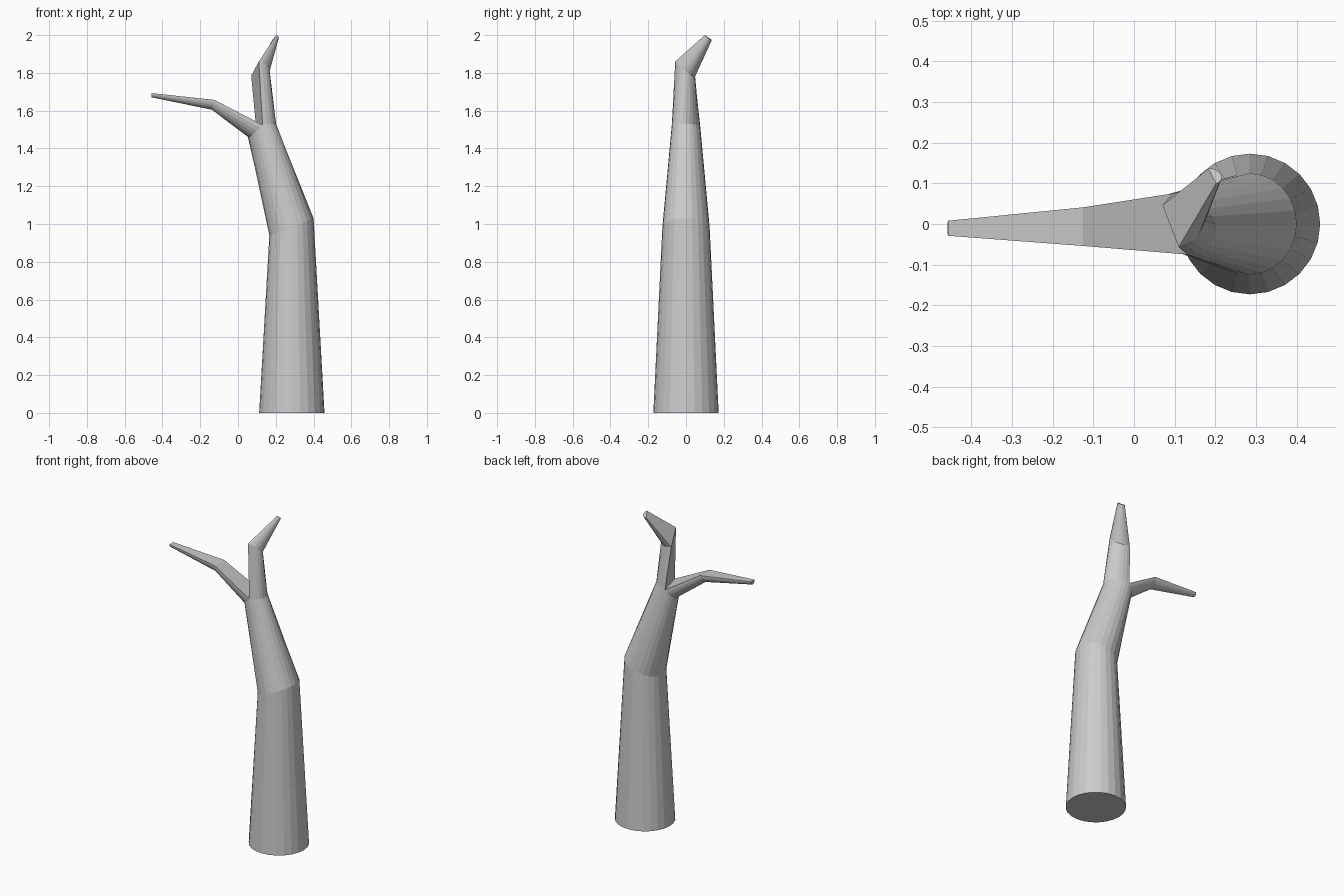
import bpy
import bmesh
from math import sin, cos, pi
from mathutils import Vector

HALF = 12  # facets in each half ring

cube = bpy.data.objects.get("Cube")
if cube:
    bpy.data.objects.remove(cube, do_unlink=True)

bark = bpy.data.materials.new("grey bark")
bark.use_nodes = True
grey = (0.6, 0.6, 0.6, 1)
bark.diffuse_color = grey
bark.node_tree.nodes["Principled BSDF"].inputs["Base Color"].default_value = grey


def half_ring(start, end, bulge):
    """Half ellipse from start to end, passing through bulge."""
    start, end, bulge = Vector(start), Vector(end), Vector(bulge)
    mid = (start + end) / 2
    return [mid + (start - mid) * cos(pi * i / HALF) + (bulge - mid) * sin(pi * i / HALF)
            for i in range(HALF + 1)]


def full_ring(front, back, right, left):
    return half_ring(front, back, right) + half_ring(back, front, left)[1:-1]


def loft(name, rings, cap_start=False, cap_end=False):
    """Skin closed rings into one flat shaded part."""
    bm = bmesh.new()
    loops = [[bm.verts.new(p) for p in ring] for ring in rings]
    for low, high in zip(loops, loops[1:]):
        n = len(low)
        for i in range(n):
            j = (i + 1) % n
            bm.faces.new((low[i], low[j], high[j], high[i]))
    if cap_start:
        bm.faces.new(loops[0][::-1])
    if cap_end:
        bm.faces.new(loops[-1])
    mesh = bpy.data.meshes.new(name)
    bm.to_mesh(mesh)
    bm.free()
    mesh.materials.append(bark)
    bpy.context.collection.objects.link(bpy.data.objects.new(name, mesh))


# Fork line shared by the trunk and both branches
fork_front = (0.13, -0.075, 1.525)
fork_back = (0.095, 0.075, 1.52)
fork_right = (0.2, 0, 1.53)
fork_left = (0.055, 0, 1.46)

# Trunk: straight tapered base, then a leaning length up to the fork
loft("trunk", [
    full_ring((0.285, -0.173, 0), (0.285, 0.173, 0), (0.458, 0, 0), (0.112, 0, 0)),
    full_ring((0.283, -0.125, 0.985), (0.283, 0.125, 0.985), (0.4, 0, 1.03), (0.166, 0, 0.94)),
    full_ring(fork_front, fork_back, fork_right, fork_left),
], cap_start=True)

# Upright branch: half round, flat towards the fork, bent backwards at the top
loft("upright_branch", [
    half_ring(fork_front, fork_back, fork_right),
    half_ring((0.11, -0.057, 1.86), (0.07, 0.046, 1.785), (0.165, 0.01, 1.8)),
    half_ring((0.202, 0.1, 2.0), (0.183, 0.136, 1.975), (0.214, 0.122, 1.98)),
], cap_end=True)

# Side branch: half round below, flat on top
loft("side_branch", [
    half_ring(fork_back, fork_front, fork_left),
    half_ring((-0.125, 0.041, 1.657), (-0.125, -0.054, 1.657), (-0.138, -0.006, 1.605)),
    half_ring((-0.457, 0.008, 1.693), (-0.457, -0.029, 1.693), (-0.459, -0.01, 1.671)),
], cap_end=True)
